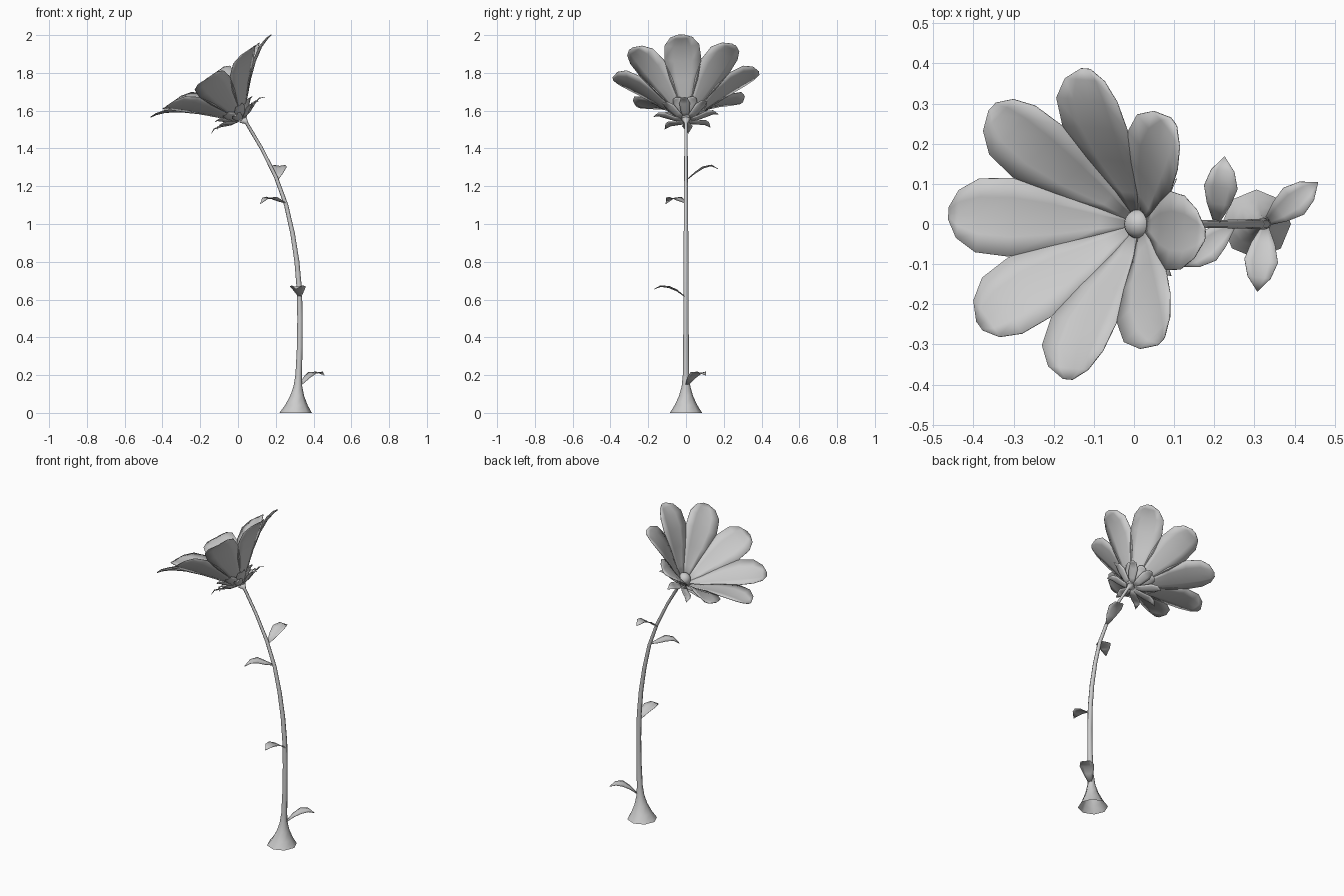
import bpy, bmesh, math
from mathutils import Matrix, Vector

if "Cube" in bpy.data.objects:
    bpy.data.objects.remove(bpy.data.objects["Cube"])


def finish(name, bm, thick=0.0):
    bmesh.ops.remove_doubles(bm, verts=bm.verts, dist=0.0004)
    bmesh.ops.recalc_face_normals(bm, faces=bm.faces)
    me = bpy.data.meshes.new(name)
    bm.to_mesh(me)
    bm.free()
    ob = bpy.data.objects.new(name, me)
    bpy.context.collection.objects.link(ob)
    for p in me.polygons:
        p.use_smooth = True
    if thick:
        mod = ob.modifiers.new("thickness", "SOLIDIFY")
        mod.thickness = thick
        mod.offset = 0
    return ob


def blade(bm, profile, mat, cup):
    """Leaf-like surface; profile = (reach, height, half width)."""
    rows = []
    for r, h, w in profile:
        rows.append([bm.verts.new(mat @ Vector((r, s * w, h + cup * w * s * s)))
                     for s in (-1, -0.5, 0, 0.5, 1)])
    for a, b in zip(rows, rows[1:]):
        for i in range(4):
            bm.faces.new((a[i], a[i + 1], b[i + 1], b[i]))


# stem with flared foot: (x, z, radius)
path = [(0.305, 0, 0.086), (0.309, 0.04, 0.060), (0.313, 0.09, 0.037),
        (0.317, 0.14, 0.023), (0.321, 0.20, 0.017), (0.327, 0.35, 0.015),
        (0.328, 0.50, 0.014), (0.325, 0.65, 0.014), (0.312, 0.80, 0.013),
        (0.289, 0.95, 0.012), (0.255, 1.10, 0.011), (0.200, 1.25, 0.010),
        (0.125, 1.40, 0.009), (0.045, 1.535, 0.009), (0.025, 1.555, 0.026)]
bm = bmesh.new()
rings = []
for i, (x, z, rad) in enumerate(path):
    p, q = path[max(i - 1, 0)], path[min(i + 1, len(path) - 1)]
    tilt = math.atan2(q[0] - p[0], q[1] - p[1]) if i > 3 else 0
    m = Matrix.Translation((x, 0, z)) @ Matrix.Rotation(tilt, 4, 'Y')
    rings.append([bm.verts.new(m @ Vector((rad * math.cos(k * math.pi / 4),
                                           rad * math.sin(k * math.pi / 4), 0)))
                  for k in range(8)])
for a, b in zip(rings, rings[1:]):
    for k in range(8):
        bm.faces.new((a[k], a[(k + 1) % 8], b[(k + 1) % 8], b[k]))
bm.faces.new(rings[-1])
finish("stem", bm)

# flower head frame, leaning towards -x
head = Matrix.Translation((0.01, 0, 1.56)) @ Matrix.Rotation(math.radians(-34.3), 4, 'Y')


def whorl(name, profile, offset, cup, thick):
    bm = bmesh.new()
    for k in range(8):
        blade(bm, profile, head @ Matrix.Rotation(math.radians(45 * k + offset), 4, 'Z'), cup)
    return finish(name, bm, thick)


# eight large petals
whorl("petals", [(0.015, 0.005, 0.010), (0.08, 0.055, 0.034), (0.16, 0.135, 0.075),
                 (0.24, 0.203, 0.098), (0.31, 0.247, 0.092), (0.36, 0.265, 0.060),
                 (0.388, 0.270, 0.014)], -4, 0.12, 0.003)
# two rings of sepals beneath
whorl("inner_sepals", [(0.012, -0.005, 0.010), (0.05, 0.008, 0.026), (0.085, 0.035, 0.034),
                       (0.11, 0.055, 0.022), (0.125, 0.058, 0)], 18.5, 0.25, 0.002)
whorl("outer_sepals", [(0.012, -0.012, 0.010), (0.06, -0.004, 0.022), (0.11, 0.018, 0.028),
                       (0.145, 0.028, 0.018), (0.172, 0.018, 0)], -4, 0.2, 0.002)

# round flower centre
bm = bmesh.new()
bmesh.ops.create_uvsphere(bm, u_segments=16, v_segments=10, radius=0.037,
                          matrix=Matrix.Translation((0.012, 0, 1.582)))
finish("flower_centre", bm)

# stem leaves: (x, z, heading in degrees, rise at 30 %, 55 %, 80 %, tip)
leaves = [(0.325, 0.14, 38, (0.042, 0.066, 0.072, 0.058)),
          (0.328, 0.61, -97, (0.035, 0.052, 0.058, 0.045)),
          (0.250, 1.11, -141, (0.012, 0.025, 0.022, -0.004)),
          (0.205, 1.23, 83, (0.038, 0.065, 0.077, 0.062))]
for i, (x, z, ang, rise) in enumerate(leaves):
    prof = [(0, 0, 0.006), (0.05, rise[0], 0.030), (0.092, rise[1], 0.042),
            (0.134, rise[2], 0.029), (0.170, rise[3], 0)]
    bm = bmesh.new()
    blade(bm, prof, Matrix.Translation((x, 0, z)) @ Matrix.Rotation(math.radians(ang), 4, 'Z'), 0.2)
    finish(f"leaf_{i + 1}", bm, 0.002)
